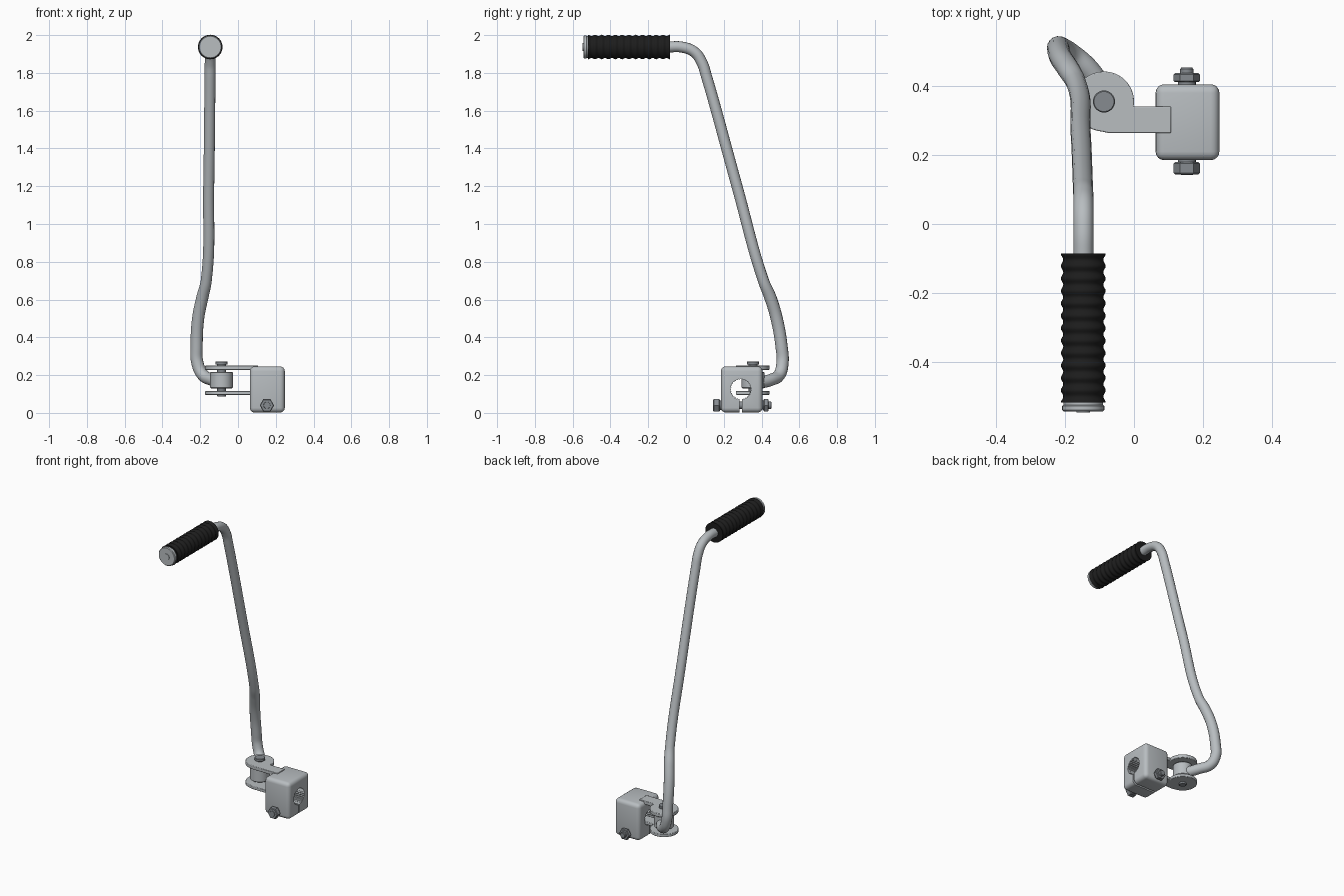
import bpy, bmesh
from math import sin, cos, pi, radians
from mathutils import Matrix, Vector

if "Cube" in bpy.data.objects:
    bpy.data.objects.remove(bpy.data.objects["Cube"], do_unlink=True)


def material(name, colour):
    m = bpy.data.materials.new(name)
    m.use_nodes = True
    m.diffuse_color = (*colour, 1)
    m.node_tree.nodes["Principled BSDF"].inputs["Base Color"].default_value = (*colour, 1)
    return m


steel = material("satin steel", (0.48, 0.51, 0.53))
bolt_steel = material("dark bolt steel", (0.24, 0.26, 0.28))
rubber = material("black rubber", (0.012, 0.012, 0.012))


def smooth(obj, angle=35):
    bpy.ops.object.select_all(action="DESELECT")
    obj.select_set(True)
    bpy.context.view_layer.objects.active = obj
    bpy.ops.object.shade_smooth_by_angle(angle=radians(angle))


def finish(name, bm, mat):
    bmesh.ops.recalc_face_normals(bm, faces=bm.faces)
    mesh = bpy.data.meshes.new(name)
    bm.to_mesh(mesh)
    bm.free()
    obj = bpy.data.objects.new(name, mesh)
    bpy.context.collection.objects.link(obj)
    if mat:
        mesh.materials.append(mat)
        smooth(obj)
    return obj


TURN = {"Z": Matrix(), "Y": Matrix.Rotation(-pi / 2, 4, "X")}


def lathe(name, profile, at, mat, axis="Z", sides=32):
    """Revolve (radius, distance) pairs about an axis through a point."""
    bm = bmesh.new()
    rings = [[bm.verts.new((r * cos(2 * pi * i / sides), r * sin(2 * pi * i / sides), d))
              for i in range(sides)] for r, d in profile]
    for a, b in zip(rings, rings[1:]):
        for i in range(sides):
            j = (i + 1) % sides
            bm.faces.new((a[i], a[j], b[j], b[i]))
    bm.faces.new(rings[0])
    bm.faces.new(rings[-1])
    bm.transform(Matrix.Translation(at) @ TURN[axis])
    return finish(name, bm, mat)


def prism(name, outline, offset, mat):
    """Extrude a closed outline of 3D points."""
    bm = bmesh.new()
    face = bm.faces.new([bm.verts.new(p) for p in outline])
    top = bmesh.ops.extrude_face_region(bm, geom=[face])["geom"]
    bmesh.ops.translate(bm, vec=offset, verts=[v for v in top if isinstance(v, bmesh.types.BMVert)])
    return finish(name, bm, mat)


# Clamp block: rounded box with a splined bore and a pinch slot
bm = bmesh.new()
bmesh.ops.create_cube(bm, size=1)
bm.transform(Matrix.Translation((0.155, 0.295, 0.124)) @ Matrix.Diagonal((0.185, 0.22, 0.244, 1)))
bmesh.ops.bevel(bm, geom=bm.edges[:], offset=0.025, segments=4, profile=0.5, affect="EDGES")
block = finish("clamp_block", bm, steel)
TEETH = 30
bore = []
for i in range(TEETH * 2):
    r = 0.056 if i % 2 else 0.051
    a = pi * i / TEETH
    bore.append((0, 0.29 + r * cos(a), 0.125 + r * sin(a)))
slot = [(0, 0.284, -0.05), (0, 0.296, -0.05), (0, 0.296, 0.1), (0, 0.284, 0.1)]
for name, outline in (("bore_cutter", bore), ("slot_cutter", slot)):
    cutter = prism(name, outline, (0.5, 0, 0), None)
    cutter.hide_render = True
    cut = block.modifiers.new(name, "BOOLEAN")
    cut.operation, cut.solver, cut.object = "DIFFERENCE", "EXACT", cutter
    bpy.context.view_layer.objects.active = block
    bpy.ops.object.modifier_apply(modifier=name)
    bpy.data.objects.remove(cutter, do_unlink=True)
smooth(block)

# Pinch bolt through the block
BX, BZ = 0.153, 0.04
lathe("pinch_bolt_shank", [(0.017, 0.142), (0.019, 0.146), (0.019, 0.449), (0.016, 0.453)],
      (BX, 0, BZ), bolt_steel, "Y", 24)
for name, start, end in (("pinch_bolt_head", 0.144, 0.179), ("pinch_bolt_nut", 0.411, 0.437)):
    lathe(name, [(0.034, start), (0.038, start + 0.004), (0.038, end - 0.004), (0.034, end)],
          (BX, 0, BZ), bolt_steel, "Y", 6)
for name, start in (("head_washer", 0.179), ("nut_washer", 0.404)):
    lathe(name, [(0.026, start), (0.026, start + 0.008)], (BX, 0, BZ), bolt_steel, "Y", 24)

# Pivot plates: round ear with an arm running to the block
PX, PY = -0.087, 0.355
ear = [(PX + 0.087 * cos(radians(a)), PY + 0.087 * sin(radians(a))) for a in range(-10, 266, 5)]
outline = ear + [(-0.075, 0.264), (0.107, 0.264), (0.107, 0.341), (0.02, 0.341)]
for name, z, thick in (("upper_pivot_plate", 0.228, 0.023), ("lower_pivot_plate", 0.096, 0.02)):
    plate = prism(name, [(x, y, z) for x, y in outline], (0, 0, thick), steel)
    edge = plate.modifiers.new("soft edge", "BEVEL")
    edge.width, edge.segments, edge.limit_method = 0.003, 2, "ANGLE"

# Pivot hub and pin
lathe("pivot_hub", [(0.056, 0.13), (0.06, 0.134), (0.06, 0.213), (0.056, 0.217)],
      (PX, PY, 0), steel)
lathe("pivot_pin", [(0.021, 0.086), (0.023, 0.089), (0.023, 0.257), (0.032, 0.257),
                    (0.032, 0.27), (0.029, 0.273)], (PX, PY, 0), bolt_steel)

# Bent lever tube
path = [(-0.085, 0.38, 0.158), (-0.135, 0.45, 0.175), (-0.185, 0.493, 0.2),
        (-0.215, 0.511, 0.265), (-0.219, 0.506, 0.35), (-0.211, 0.48, 0.5),
        (-0.189, 0.447, 0.61), (-0.168, 0.41, 0.7), (-0.155, 0.27, 1.2),
        (-0.148, 0.109, 1.78), (-0.147, 0.084, 1.855), (-0.147, 0.045, 1.91),
        (-0.147, -0.02, 1.936), (-0.147, -0.1, 1.937), (-0.147, -0.5, 1.937)]
curve = bpy.data.curves.new("lever_tube", "CURVE")
curve.dimensions = "3D"
curve.bevel_depth, curve.bevel_resolution, curve.resolution_u = 0.03, 6, 8
curve.use_fill_caps = True
spline = curve.splines.new("BEZIER")
spline.bezier_points.add(len(path) - 1)
for point, co in zip(spline.bezier_points, path):
    point.co = co
    point.handle_left_type = point.handle_right_type = "AUTO"
    point.radius = 1.08 if co[2] < 0.65 else 0.97
tube = bpy.data.objects.new("lever_tube", curve)
bpy.context.collection.objects.link(tube)
curve.materials.append(steel)
bpy.ops.object.select_all(action="DESELECT")
tube.select_set(True)
bpy.context.view_layer.objects.active = tube
bpy.ops.object.convert(target="MESH")
smooth(bpy.context.view_layer.objects.active)

# Ribbed grip and end cap
GRIP = (-0.147, 0, 1.937)
RIBS, STEPS, BACK, FRONT = 12, 8, -0.086, -0.518
n = RIBS * STEPS
ribs = [(0.0615 + 0.0035 * cos(2 * pi * i / STEPS), FRONT + (BACK - FRONT) * i / n)
        for i in range(n + 1)]
lathe("ribbed_grip", ribs, GRIP, rubber, "Y", 40)
lathe("grip_end_cap", [(0.02, -0.547), (0.02, -0.543), (0.057, -0.543), (0.061, -0.539),
                       (0.061, -0.527), (0.057, -0.524), (0.057, -0.515)], GRIP, steel, "Y", 40)
